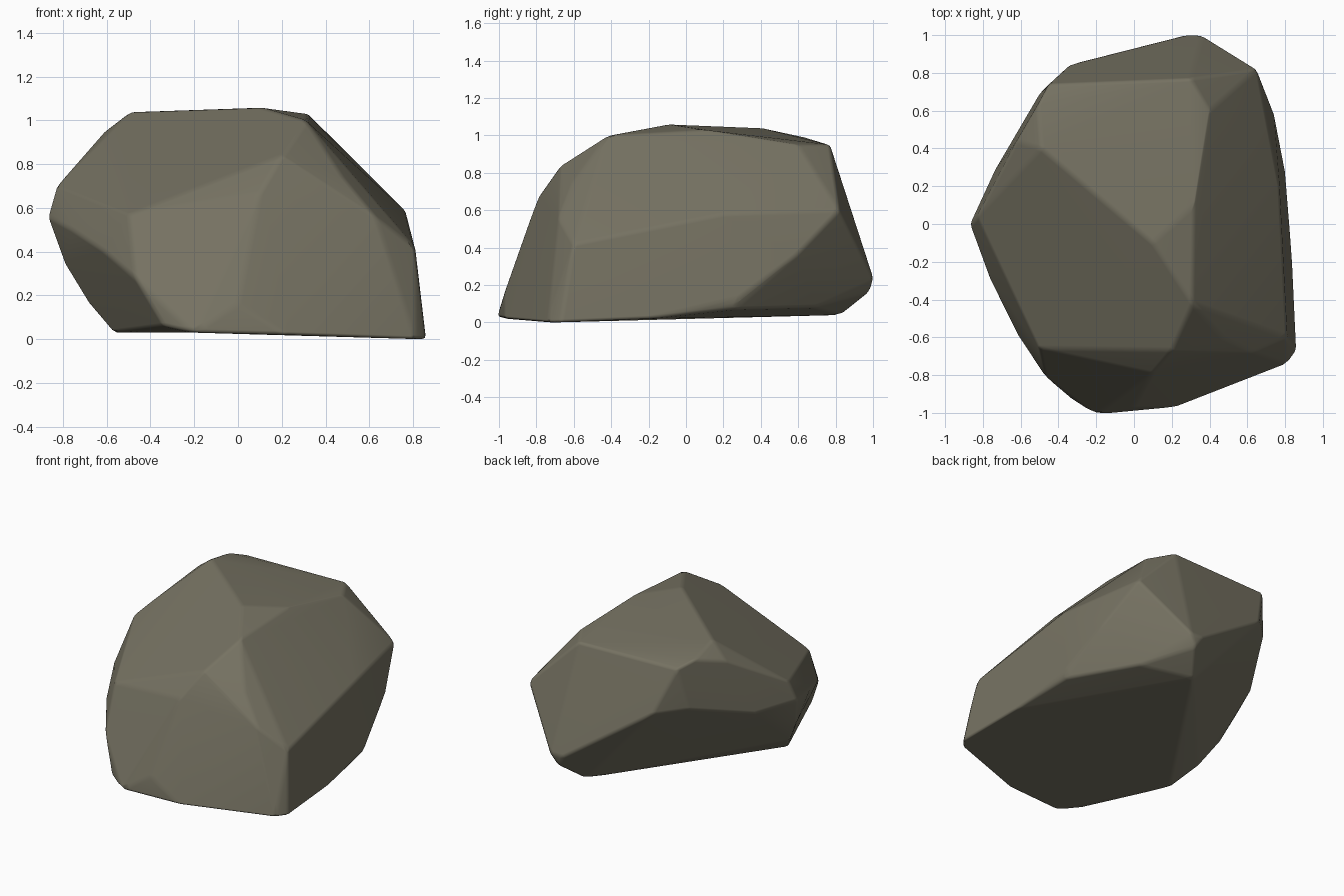
import bpy, bmesh
from math import radians

if "Cube" in bpy.data.objects:
    bpy.data.objects.remove(bpy.data.objects["Cube"], do_unlink=True)

# Stone colour
stone = bpy.data.materials.new("grey_brown_stone")
stone.use_nodes = True
colour = (0.18, 0.168, 0.122, 1)
stone.diffuse_color = colour
bsdf = stone.node_tree.nodes["Principled BSDF"]
bsdf.inputs["Base Color"].default_value = colour
bsdf.inputs["Roughness"].default_value = 0.9

# Corner points of the chipped boulder, from the top down
crown = [(-.49, .4, 1.04), (-.51, .63, .99), (-.45, .74, .95), (.3, .77, .95),
         (.4, .6, .95), (.32, .1, 1.03), (.1, -.1, 1.06), (.31, -.42, 1.0)]
shoulder = [(.65, .82, .6), (.77, .2, .58), (.81, -.6, .42), (.48, -.61, .74),
            (.63, -.68, .56), (.66, -.5, .61), (.2, -.67, .84), (.1, -.79, .67),
            (-.5, -.66, .57), (-.83, .04, .7), (-.62, .44, .94)]
girdle = [(.26, 1.0, .24), (.36, 1.0, .24), (-.33, .85, .64), (-.5, .69, .66),
          (-.74, .28, .54), (-.87, 0, .56), (-.76, -.3, .5), (-.61, -.6, .4),
          (-.47, -.81, .28), (-.79, -.1, .34), (-.68, -.18, .16),
          (.74, .59, .36), (.8, .28, .13), (0, -.97, .16)]
base = [(.86, -.67, 0), (.81, -.74, 0), (.22, -.97, .02), (-.2, -1.01, .03),
        (-.34, -.92, .06), (-.57, -.32, .03), (.2, .83, .04),
        (.31, .98, .16), (.53, .68, .08), (.79, .26, .07), (.84, -.2, .02)]

bm = bmesh.new()
for p in crown + shoulder + girdle + base:
    bm.verts.new(p)
bmesh.ops.convex_hull(bm, input=bm.verts)
loose = [v for v in bm.verts if not v.link_faces]
bmesh.ops.delete(bm, geom=loose, context='VERTS')
# Merge nearly coplanar triangles into broad facets
bmesh.ops.dissolve_limit(bm, angle_limit=radians(4), verts=bm.verts, edges=bm.edges)
bmesh.ops.recalc_face_normals(bm, faces=bm.faces)

mesh = bpy.data.meshes.new("boulder")
bm.to_mesh(mesh)
bm.free()
mesh.materials.append(stone)
boulder = bpy.data.objects.new("boulder", mesh)
bpy.context.collection.objects.link(boulder)

# Worn edges with soft shading across the facets
bevel = boulder.modifiers.new("worn_edges", 'BEVEL')
bevel.width = 0.02
bevel.segments = 2
bevel.limit_method = 'ANGLE'
bevel.angle_limit = radians(12)
bpy.context.view_layer.objects.active = boulder
boulder.select_set(True)
bpy.ops.object.shade_smooth()
weighted = boulder.modifiers.new("facet_shading", 'WEIGHTED_NORMAL')
weighted.keep_sharp = True
